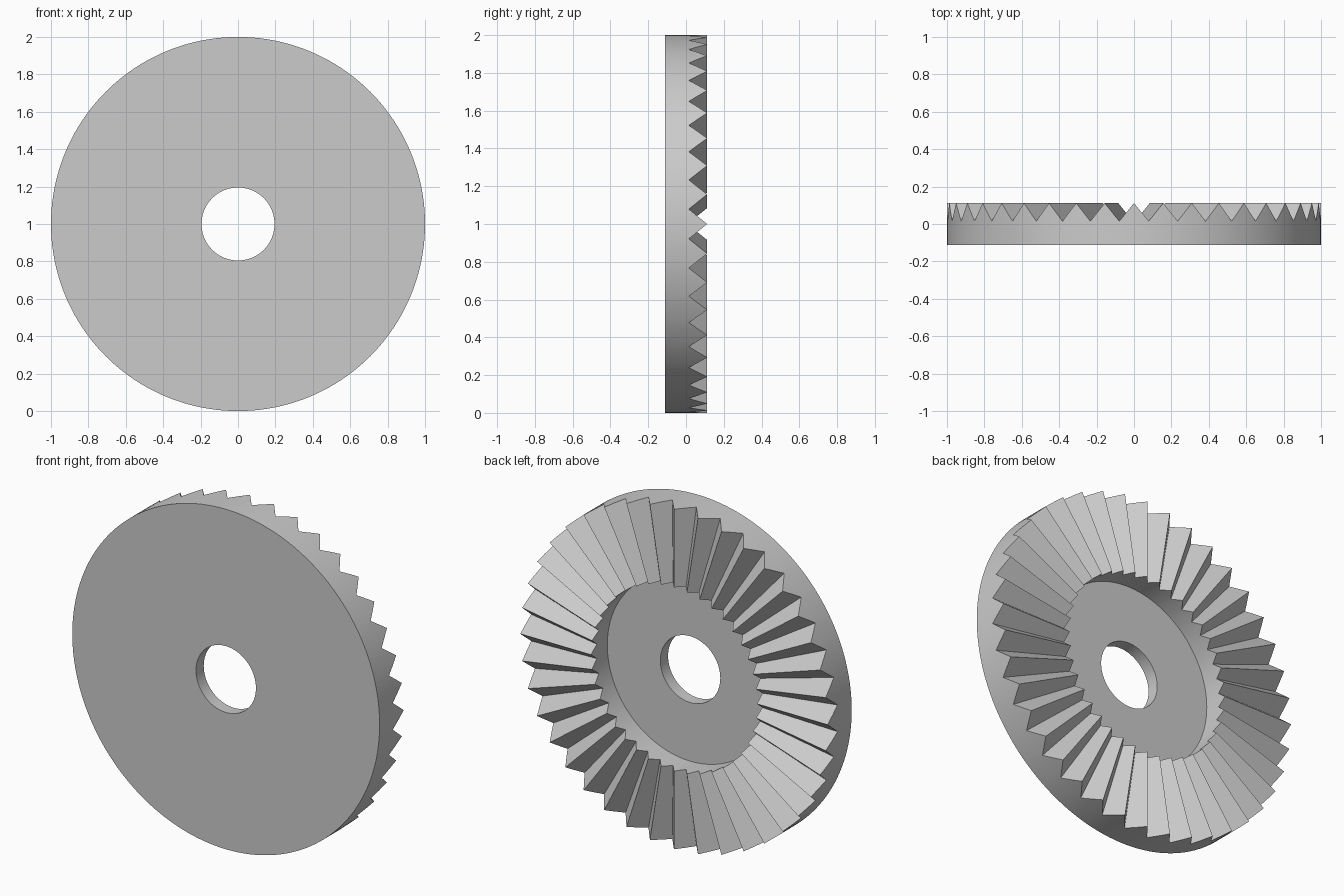
import bpy, bmesh
from math import cos, sin, tau, radians

cube = bpy.data.objects.get("Cube")
if cube:
    bpy.data.objects.remove(cube, do_unlink=True)

TEETH = 40
STEPS = 4                      # columns per tooth, tip to tip
OUTER, POCKET, BORE = 1.0, 0.54, 0.195
FRONT, FLOOR, TIP = -0.112, -0.04, 0.112
DEPTH = 0.097                  # groove depth at the rim, tapering to the axis

# Single plain metal
metal = bpy.data.materials.new("plain grey")
grey = (0.6, 0.6, 0.6, 1)
metal.diffuse_color = grey
metal.use_nodes = True
metal.node_tree.nodes["Principled BSDF"].inputs["Base Color"].default_value = grey

# Gear body: one section swept around the axis, its crown following the teeth
bm = bmesh.new()
count = TEETH * STEPS
columns = []
for i in range(count):
    angle = tau * i / count
    phase = (i % STEPS) / STEPS
    drop = DEPTH * min(phase, 1 - phase) * 2
    section = [
        (BORE, FRONT), (OUTER, FRONT),
        (OUTER, TIP - drop * OUTER), (POCKET, TIP - drop * POCKET),
        (POCKET, FLOOR), (BORE, FLOOR),
    ]
    columns.append([bm.verts.new((r * cos(angle), y, 1 + r * sin(angle)))
                    for r, y in section])

for i, a in enumerate(columns):
    b = columns[(i + 1) % count]
    for j in range(len(a)):
        k = (j + 1) % len(a)
        bm.faces.new((a[j], a[k], b[k], b[j]))
bmesh.ops.recalc_face_normals(bm, faces=bm.faces[:])

mesh = bpy.data.meshes.new("crown_gear")
bm.to_mesh(mesh)
bm.free()
mesh.materials.append(metal)
gear = bpy.data.objects.new("crown_gear", mesh)
bpy.context.collection.objects.link(gear)

# Smooth rim and bore, crisp teeth
bpy.ops.object.select_all(action="DESELECT")
gear.select_set(True)
bpy.context.view_layer.objects.active = gear
bpy.ops.object.shade_smooth_by_angle(angle=radians(20))
